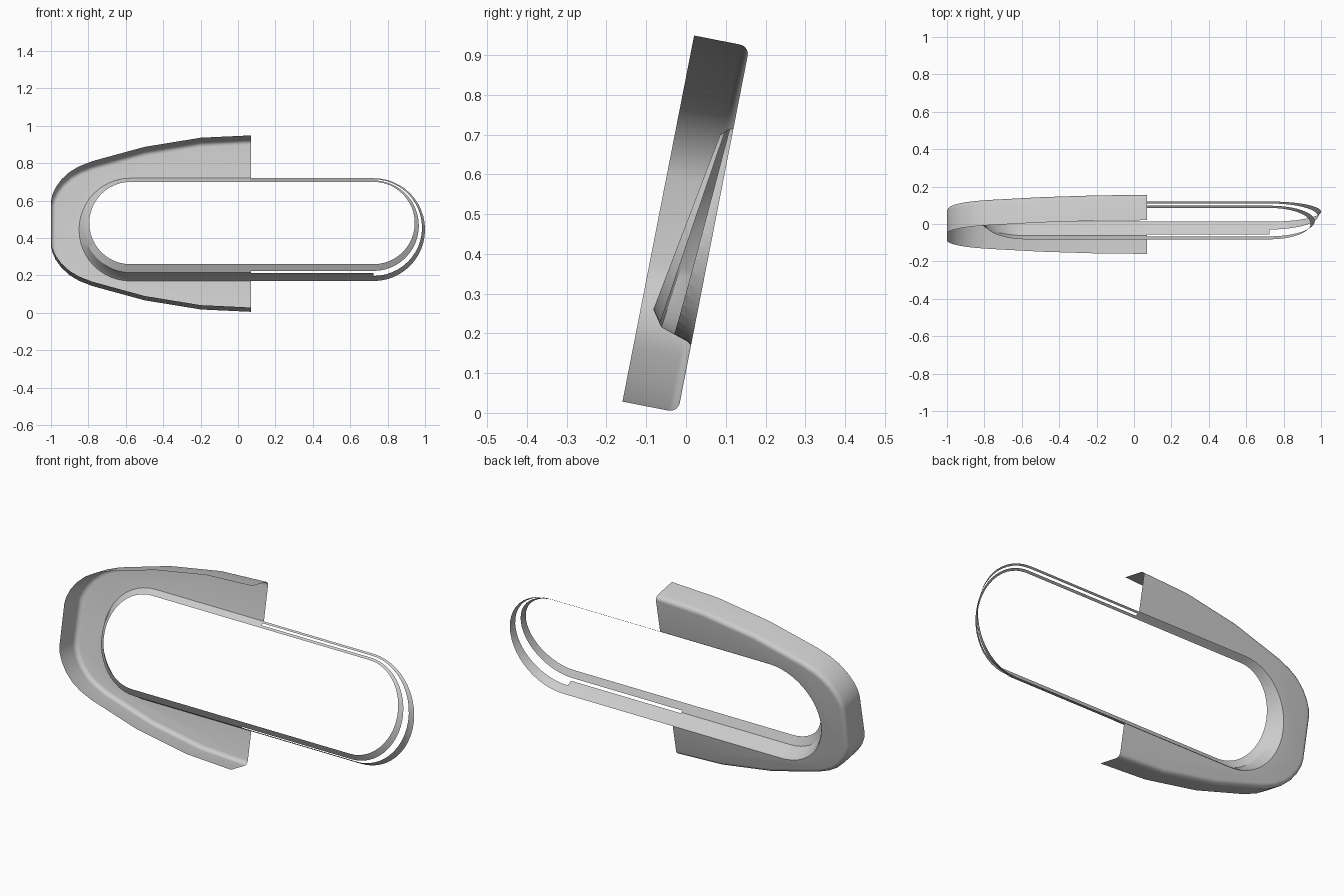
import bpy, bmesh, math

if "Cube" in bpy.data.objects:
    bpy.data.objects.remove(bpy.data.objects["Cube"])

TILT = math.atan2(0.192, 0.981)
S, C = math.sin(TILT), math.cos(TILT)
DEPTH = 0.071      # half depth of the housing
CUT = 0.07         # housing is cut off at this x
ZC = 0.475


def tilt(x, v, w):
    """Housing coordinates (across, up the face, depth) to world."""
    return (x, w * C + v * S, ZC + v * C - w * S)


def make(name, faces):
    me = bpy.data.meshes.new(name)
    bm = bmesh.new()
    for f in faces:
        bm.faces.new([bm.verts.new(p) for p in f])
    bmesh.ops.remove_doubles(bm, verts=bm.verts, dist=1e-5)
    bmesh.ops.recalc_face_normals(bm, faces=bm.faces)
    bm.to_mesh(me)
    bm.free()
    ob = bpy.data.objects.new(name, me)
    bpy.context.collection.objects.link(ob)
    bpy.ops.object.select_all(action='DESELECT')
    ob.select_set(True)
    bpy.context.view_layer.objects.active = ob
    bpy.ops.object.shade_smooth_by_angle(angle=math.radians(30))
    return ob


def strip(a, b, close=False):
    n = len(a)
    return [(a[i], a[(i + 1) % n], b[(i + 1) % n], b[i])
            for i in range(n if close else n - 1)]


def lerp(p, q, t):
    return tuple(a + (b - a) * t for a, b in zip(p, q))


# stadium loop lying on a sloped plane y = y0 + slope * (z - z0)
N = 24


def stadium(zlo, zhi, ylo, yhi):
    r, zc = (zhi - zlo) / 2, (zhi + zlo) / 2
    pts = [(CUT, zhi)]
    pts += [(-0.575 + r * math.cos(a), zc + r * math.sin(a))
            for a in (math.pi * (0.5 + i / N) for i in range(N + 1))]
    pts += [(CUT, zlo)]
    pts += [(0.725 + r * math.cos(a), zc + r * math.sin(a))
            for a in (math.pi * (-0.5 + i / N) for i in range(N + 1))]
    return [(x, ylo + (yhi - ylo) * (z - zlo) / (zhi - zlo), z) for x, z in pts]


def plate_y(z):
    return (DEPTH + S * (z - ZC)) / C


rim = stadium(0.17, 0.72, plate_y(0.17), plate_y(0.72))
rim_in = stadium(0.18, 0.7165, plate_y(0.18) - 0.012, plate_y(0.7165) - 0.004)
throat = stadium(0.215, 0.71, -0.062, 0.101)
lip = stadium(0.26, 0.70, -0.082, 0.086)

# housing outline: upper half mirrored to the lower half
half = [(CUT, .469), (-.2, .456), (-.5, .406), (-.78, .328), (-.85, .300),
        (-.90, .270), (-.945, .228), (-.975, .185), (-.993, .145), (-1, .11)]
outline = half + [(x, -v) for x, v in reversed(half)]


def inset(pts, d):
    out = []
    for i, (x, v) in enumerate(pts):
        a, b = pts[max(i - 1, 0)], pts[min(i + 1, len(pts) - 1)]
        tx, tv = b[0] - a[0], b[1] - a[1]
        k = math.hypot(tx, tv)
        nx = 0 if i in (0, len(pts) - 1) else -tv / k
        out.append((x + nx * d, v + tx / k * d))
    return out


# skirt wall, rounded edge, face plate around the opening
R = 0.024
rows = [[tilt(x, v, -DEPTH) for x, v in outline]]
for k in range(6):
    a = math.pi / 2 * k / 5
    rows.append([tilt(x, v, DEPTH - R + R * math.sin(a))
                 for x, v in inset(outline, R * (1 - math.cos(a)))])
faces = []
for a, b in zip(rows, rows[1:]):
    faces += strip(a, b)
faces.append(rows[-1] + rim[:N + 3][::-1])
make("housing_shell", faces)

# opening wall: continuous inside the housing, split into two bands beyond it
L = N + 3
faces = strip(rim, rim_in, True)
faces += strip(rim_in[:L], throat[:L]) + strip(throat[:L], lip[:L])
n = len(rim)
for i in range(L - 1, n):
    j = (i + 1) % n
    t = 0.92 if i == L - 1 else 0.5 - 0.1 * (i - L) / N
    faces.append((rim_in[i], rim_in[j],
                  lerp(rim_in[j], throat[j], t), lerp(rim_in[i], throat[i], t)))
    faces.append((lerp(throat[i], lip[i], 0.2), lerp(throat[j], lip[j], 0.2),
                  lip[j], lip[i]))
make("opening_trim", faces)
